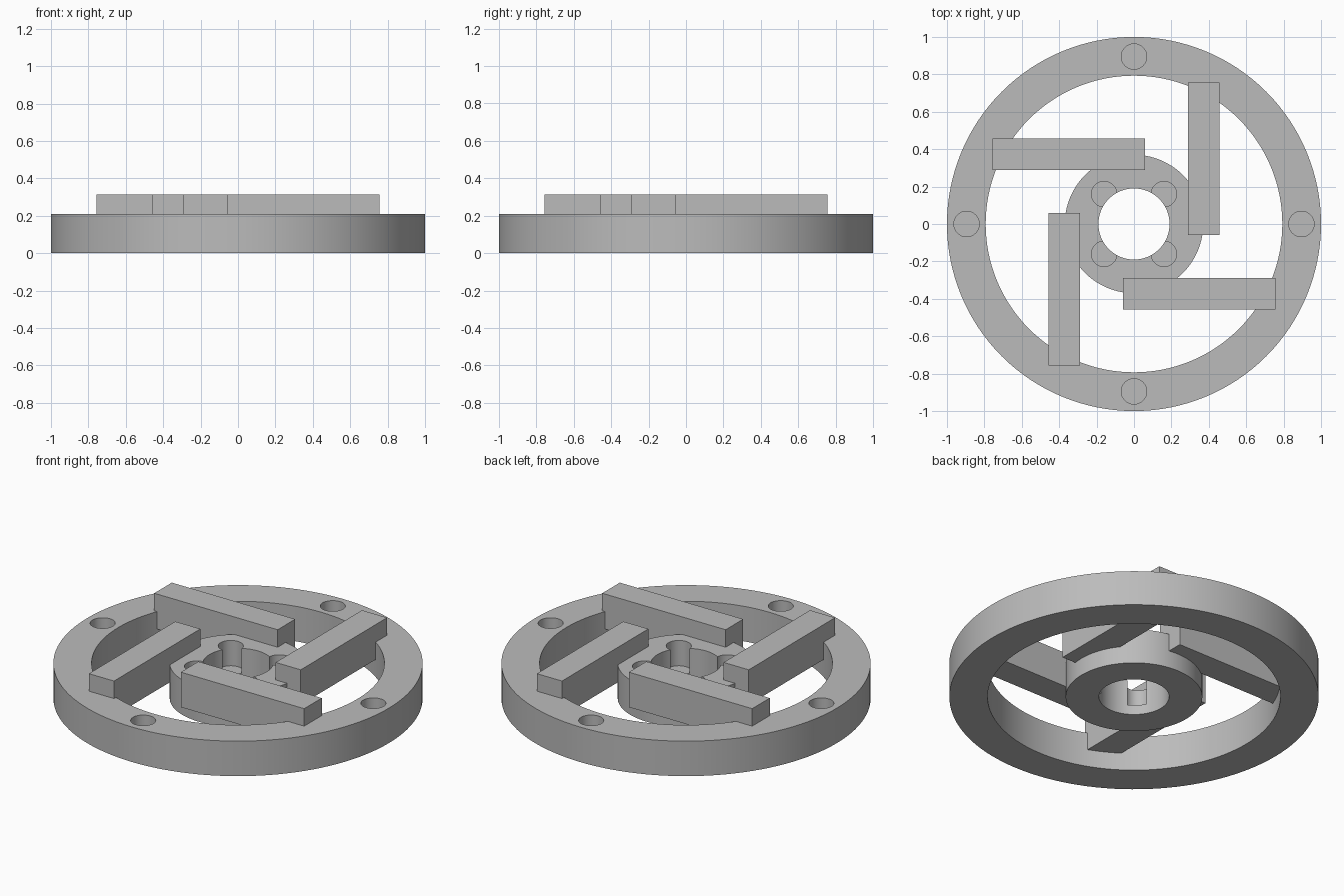
import bpy, math

cube = bpy.data.objects.get("Cube")
if cube:
    bpy.data.objects.remove(cube, do_unlink=True)

THICK = 0.209       # height of rim, hub and bars
FLOOR = 0.058       # floor of the blind holes

grey = bpy.data.materials.new("plain_grey")
grey.use_nodes = True
colour = (0.5, 0.5, 0.5, 1)
grey.diffuse_color = colour
grey.node_tree.nodes["Principled BSDF"].inputs["Base Color"].default_value = colour


def cylinder(name, radius, z0, z1, x=0, y=0, sides=128):
    bpy.ops.mesh.primitive_cylinder_add(vertices=sides, radius=radius, depth=z1 - z0,
                                        location=(x, y, (z0 + z1) / 2))
    obj = bpy.context.object
    obj.name = name
    obj.data.materials.append(grey)
    return obj


def cut(obj, cutter):
    mod = obj.modifiers.new("cut", 'BOOLEAN')
    mod.operation = 'DIFFERENCE'
    mod.solver = 'EXACT'
    mod.object = cutter
    bpy.context.view_layer.objects.active = obj
    bpy.ops.object.modifier_apply(modifier=mod.name)
    bpy.data.objects.remove(cutter, do_unlink=True)


def drilled_ring(name, outer, inner, hole_dist, hole_angle):
    """Ring with a through bore and four blind holes in its top."""
    ring = cylinder(name, outer, 0, THICK)
    cut(ring, cylinder("bore_cutter", inner, -0.1, THICK + 0.1))
    for i in range(4):
        a = hole_angle + i * math.pi / 2
        cut(ring, cylinder("hole_cutter", 0.068, FLOOR, THICK + 0.1,
                           hole_dist * math.cos(a), hole_dist * math.sin(a), 48))
    bpy.ops.object.select_all(action='DESELECT')
    ring.select_set(True)
    bpy.context.view_layer.objects.active = ring
    bpy.ops.object.shade_smooth_by_angle(angle=math.radians(30))
    return ring


# Outer rim and central hub
drilled_ring("outer_rim", 1.0, 0.793, 0.895, 0)
drilled_ring("hub", 0.37, 0.19, 0.226, math.pi / 4)

# Four offset bars, half sunk into rim and hub
for i, side in enumerate(("right_facing", "back", "left_facing", "front")):
    a = i * math.pi / 2
    x, y = 0.373, 0.349
    bpy.ops.mesh.primitive_cube_add(
        size=1, rotation=(0, 0, a),
        location=(x * math.cos(a) - y * math.sin(a), x * math.sin(a) + y * math.cos(a), THICK))
    bar = bpy.context.object
    bar.name = side + "_bar"
    bar.scale = (0.166, 0.816, THICK)
    bpy.ops.object.transform_apply(location=False, rotation=False, scale=True)
    bar.data.materials.append(grey)
